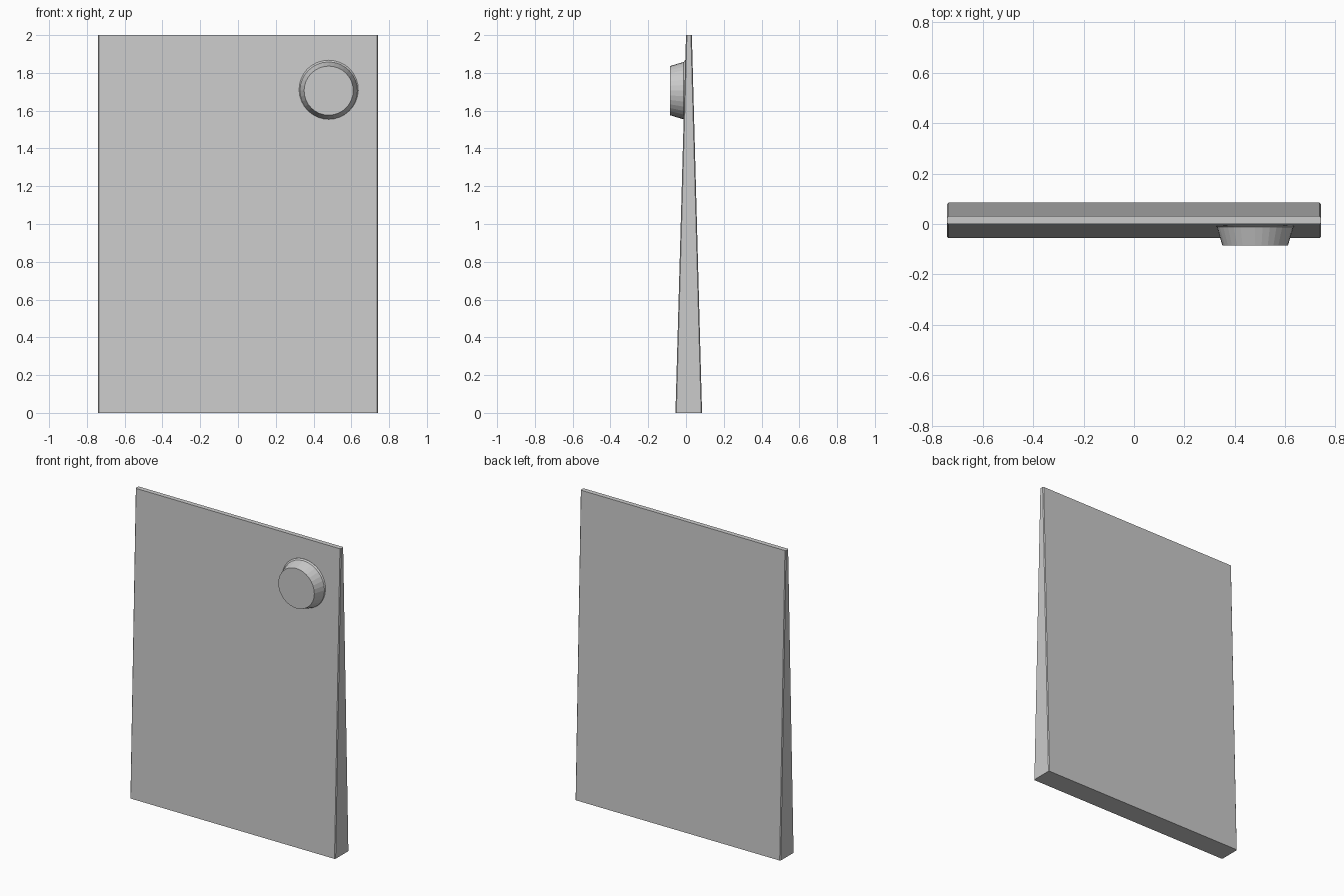
import bpy, bmesh, math
from mathutils import Matrix

if "Cube" in bpy.data.objects:
    bpy.data.objects.remove(bpy.data.objects["Cube"])

def make_object(name, bm):
    bmesh.ops.recalc_face_normals(bm, faces=bm.faces)
    me = bpy.data.meshes.new(name)
    bm.to_mesh(me)
    bm.free()
    ob = bpy.data.objects.new(name, me)
    bpy.context.collection.objects.link(ob)
    return ob

# Tapered slab: side profile (y, z) extruded across x
profile = [(-0.056, 0), (0.085, 0), (0.031, 2), (0.0, 2)]
half_width = 0.74
bm = bmesh.new()
face = bm.faces.new([bm.verts.new((-half_width, y, z)) for y, z in profile])
ext = bmesh.ops.extrude_face_region(bm, geom=[face])
verts = [g for g in ext["geom"] if isinstance(g, bmesh.types.BMVert)]
bmesh.ops.translate(bm, verts=verts, vec=(2 * half_width, 0, 0))
# Small chamfer on the four upright edges
upright = [e for e in bm.edges if abs(e.verts[0].co.z - e.verts[1].co.z) > 1]
bmesh.ops.bevel(bm, geom=upright, offset=0.005, segments=1, affect='EDGES')
make_object("tapered_panel", bm)

# Round knob: tapered rings (radius, y) swept about the y axis, slightly flared at the panel
rings = [(0.13, -0.085), (0.152, -0.012), (0.161, -0.005), (0.161, 0.008)]
segments = 32
centre_x, centre_z = 0.48, 1.706
bm = bmesh.new()
loops = []
for r, y in rings:
    loops.append([bm.verts.new((centre_x + r * math.cos(2 * math.pi * i / segments), y,
                                centre_z + r * math.sin(2 * math.pi * i / segments)))
                  for i in range(segments)])
for a, b in zip(loops, loops[1:]):
    for i in range(segments):
        j = (i + 1) % segments
        bm.faces.new((a[i], a[j], b[j], b[i]))
bm.faces.new(loops[0])
bm.faces.new(loops[-1])
make_object("round_knob", bm)
